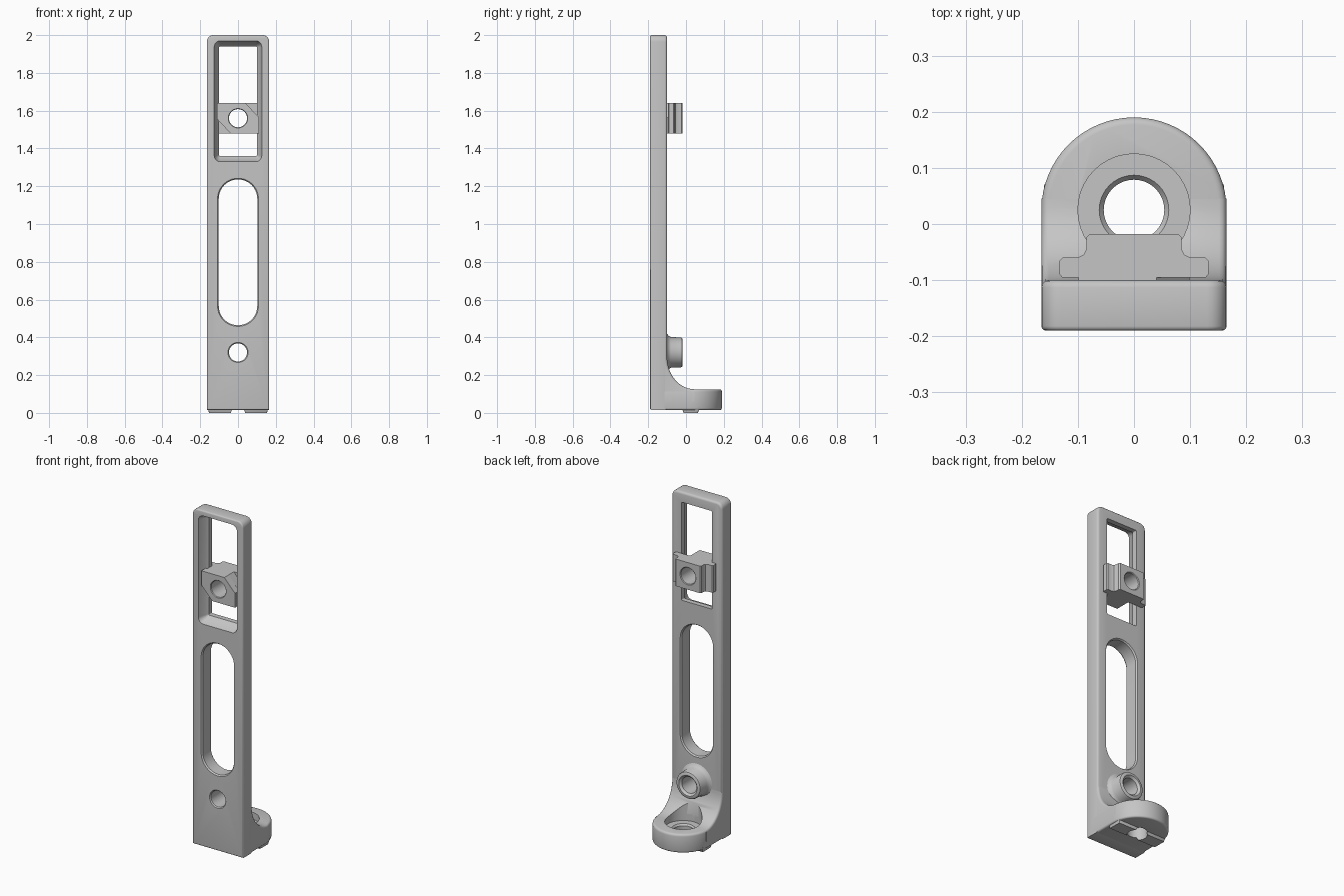
import bpy, bmesh, math

cube = bpy.data.objects.get("Cube")
if cube:
    bpy.data.objects.remove(cube, do_unlink=True)

grey = bpy.data.materials.new("metal_grey")
grey.use_nodes = True
grey.diffuse_color = (0.56, 0.56, 0.56, 1)
bsdf = next(n for n in grey.node_tree.nodes if n.type == 'BSDF_PRINCIPLED')
bsdf.inputs["Base Color"].default_value = grey.diffuse_color
bsdf.inputs["Roughness"].default_value = 0.6

PLACE = {'X': lambda t, u, v: (t, u, v),
         'Y': lambda t, u, v: (u, t, v),
         'Z': lambda t, u, v: (u, v, t)}


def loft(name, axis, rings):
    """Solid through (position, outline) rings along an axis."""
    bm = bmesh.new()
    loops = [[bm.verts.new(PLACE[axis](t, u, v)) for u, v in pts] for t, pts in rings]
    for a, b in zip(loops, loops[1:]):
        for i in range(len(a)):
            j = (i + 1) % len(a)
            bm.faces.new((a[i], a[j], b[j], b[i]))
    bm.faces.new(loops[0])
    bm.faces.new(loops[-1])
    bmesh.ops.remove_doubles(bm, verts=bm.verts, dist=1e-5)
    bmesh.ops.recalc_face_normals(bm, faces=bm.faces)
    mesh = bpy.data.meshes.new(name)
    bm.to_mesh(mesh)
    bm.free()
    mesh.materials.append(grey)
    ob = bpy.data.objects.new(name, mesh)
    bpy.context.collection.objects.link(ob)
    return ob


def rounded(hw, hh, r, cv, n=10):
    """Rounded rectangle outline centred on (0, cv)."""
    pts = []
    for q, (su, sv) in enumerate(((1, 1), (-1, 1), (-1, -1), (1, -1))):
        for i in range(n + 1):
            a = math.pi / 2 * (q + i / n)
            pts.append((su * (hw - r) + r * math.cos(a), cv + sv * (hh - r) + r * math.sin(a)))
    return pts


def turned(name, axis, cv, steps):
    """Round solid from (position, radius) steps."""
    return loft(name, axis, [(t, rounded(r, r, r, cv)) for t, r in steps])


def eased(name, axis, outline, lo, hi, r_lo, r_hi, n=3):
    """Solid of outline(inset) from lo to hi with rounded end edges."""
    arc = [math.pi / 2 * k / n for k in range(n + 1)]
    steps = [(lo + r_lo * (1 - math.cos(a)), r_lo * (1 - math.sin(a))) for a in arc]
    steps += [(hi - r_hi * (1 - math.cos(a)), r_hi * (1 - math.sin(a))) for a in reversed(arc)]
    return loft(name, axis, [(t, outline(inset)) for t, inset in steps])


def combine(parts, other, operation):
    for ob in parts:
        mod = ob.modifiers.new("combine", 'BOOLEAN')
        mod.operation = operation
        mod.solver = 'EXACT'
        mod.object = other
        bpy.context.view_layer.objects.active = ob
        bpy.ops.object.modifier_apply(modifier=mod.name)
    bpy.data.objects.remove(other, do_unlink=True)


HALF, FRONT, BACK = 0.165, -0.19, -0.1
EYE_Y, FOOT_TOP = 0.025, 0.125
BOSS_Z, NUT_Z, WINDOW_Z = 0.32, 1.56, 1.65
EDGE = 0.013


# Upright bar with rounded top corners
def bar_outline(inset):
    w, r = HALF - inset, 0.035 - inset
    arcs = []
    for start, cx in ((0, HALF - 0.035), (math.pi / 2, 0.035 - HALF)):
        for i in range(7):
            a = start + math.pi / 2 * i / 6
            arcs.append((cx + r * math.cos(a), 1.965 + r * math.sin(a)))
    return [(-w, 0.015 + inset), (w, 0.015 + inset)] + arcs


bar = eased("upright_bar", 'Y', bar_outline, FRONT, BACK, 0.008, EDGE)


# Round-ended foot
def foot_outline(inset):
    r = HALF - inset
    arc = [(r * math.cos(math.pi * i / 32), EYE_Y + r * math.sin(math.pi * i / 32))
           for i in range(33)]
    return [(-r, -0.15), (r, -0.15)] + arc


foot = eased("foot", 'Z', foot_outline, 0.0155, FOOT_TOP, 0.01, EDGE)


# Concave web sweeping from the bar into the foot
def web_outline(inset):
    ry, rz = 0.145, 0.17
    arc = [(BACK + ry - (ry + inset) * math.cos(a), FOOT_TOP + rz - (rz + inset) * math.sin(a))
           for a in (math.pi / 2 * i / 14 for i in range(15))]
    return [(BACK + ry, 0.06), (BACK - 0.03, 0.06), (BACK - 0.03, FOOT_TOP + rz)] + arc


web = eased("concave_web", 'X', web_outline, -0.1647, 0.1647, EDGE, EDGE)

# Boss behind the lower hole, and key strip under the foot
boss = turned("hole_boss", 'Y', BOSS_Z, [
    (-0.12, 0.1), (-0.1, 0.1), (-0.094, 0.09), (-0.08, 0.081),
    (-0.03, 0.08), (-0.022, 0.077), (-0.018, 0.07)])
key = loft("key_strip", 'Z', [
    (0, rounded(0.154, 0.038, 0.004, EYE_Y, 2)),
    (0.03, rounded(0.16, 0.048, 0.004, EYE_Y, 2))])

# Window with a sloped front rim, long slot and boss hole
combine([bar], loft("window_cutter", 'Y', [
    (-0.2, rounded(0.13, 0.325, 0.035, WINDOW_Z)),
    (-0.19, rounded(0.126, 0.32, 0.033, WINDOW_Z)),
    (-0.145, rounded(0.113, 0.305, 0.018, WINDOW_Z)),
    (-0.13, rounded(0.1, 0.29, 0.006, WINDOW_Z)),
    (-0.05, rounded(0.1, 0.29, 0.006, WINDOW_Z))]), 'DIFFERENCE')
combine([bar], loft("slot_cutter", 'Y', [
    (t, rounded(r, r + 0.284, r, 0.85)) for t, r in
    ((-0.2, 0.116), (-0.182, 0.102), (-0.108, 0.102), (-0.09, 0.116))]), 'DIFFERENCE')
combine([bar, web, boss], turned("boss_hole_cutter", 'Y', BOSS_Z, [
    (-0.2, 0.062), (-0.184, 0.048), (-0.03, 0.048), (0, 0.078)]), 'DIFFERENCE')

# Stepped eye in the foot
combine([foot, web], turned("seat_cutter", 'Z', EYE_Y, [(0.085, 0.1), (0.4, 0.1)]),
        'DIFFERENCE')
combine([foot, web, key], turned("eye_cutter", 'Z', EYE_Y, [
    (-0.05, 0.054), (0.075, 0.054), (0.095, 0.07)]), 'DIFFERENCE')

# Sliding nut: stepped back plate with a clipped block reaching into the window
half = [(0.128, -0.095), (0.133, -0.089), (0.133, -0.066), (0.127, -0.06), (0.1, -0.06),
        (0.09, -0.055), (0.085, -0.045), (0.085, -0.024), (0.079, -0.018)]
plate = half + [(-x, y) for x, y in reversed(half)]
nut = loft("sliding_nut", 'Z', [(NUT_Z - 0.08, plate), (NUT_Z + 0.08, plate)])


def block(w):
    half_turn = [(-w, 0.08), (0.04, 0.08), (w, 0.005)]
    return [(s * x, NUT_Z + s * z) for s in (1, -1) for x, z in half_turn]


for name, w, lo, hi in (("nut_neck", 0.099, -0.15, -0.08), ("nut_head", 0.11, -0.185, -0.145)):
    combine([nut], loft(name, 'Y', [(lo, block(w)), (hi, block(w))]), 'UNION')
combine([nut], turned("nut_hole_cutter", 'Y', NUT_Z, [
    (-0.2, 0.065), (-0.181, 0.048), (-0.022, 0.048), (-0.01, 0.06)]), 'DIFFERENCE')

# Smooth rounded faces, sharp creases
bpy.ops.object.select_all(action='DESELECT')
for ob in (bar, foot, web, boss, key, nut):
    ob.select_set(True)
bpy.context.view_layer.objects.active = bar
bpy.ops.object.shade_smooth_by_angle(angle=math.radians(35))
